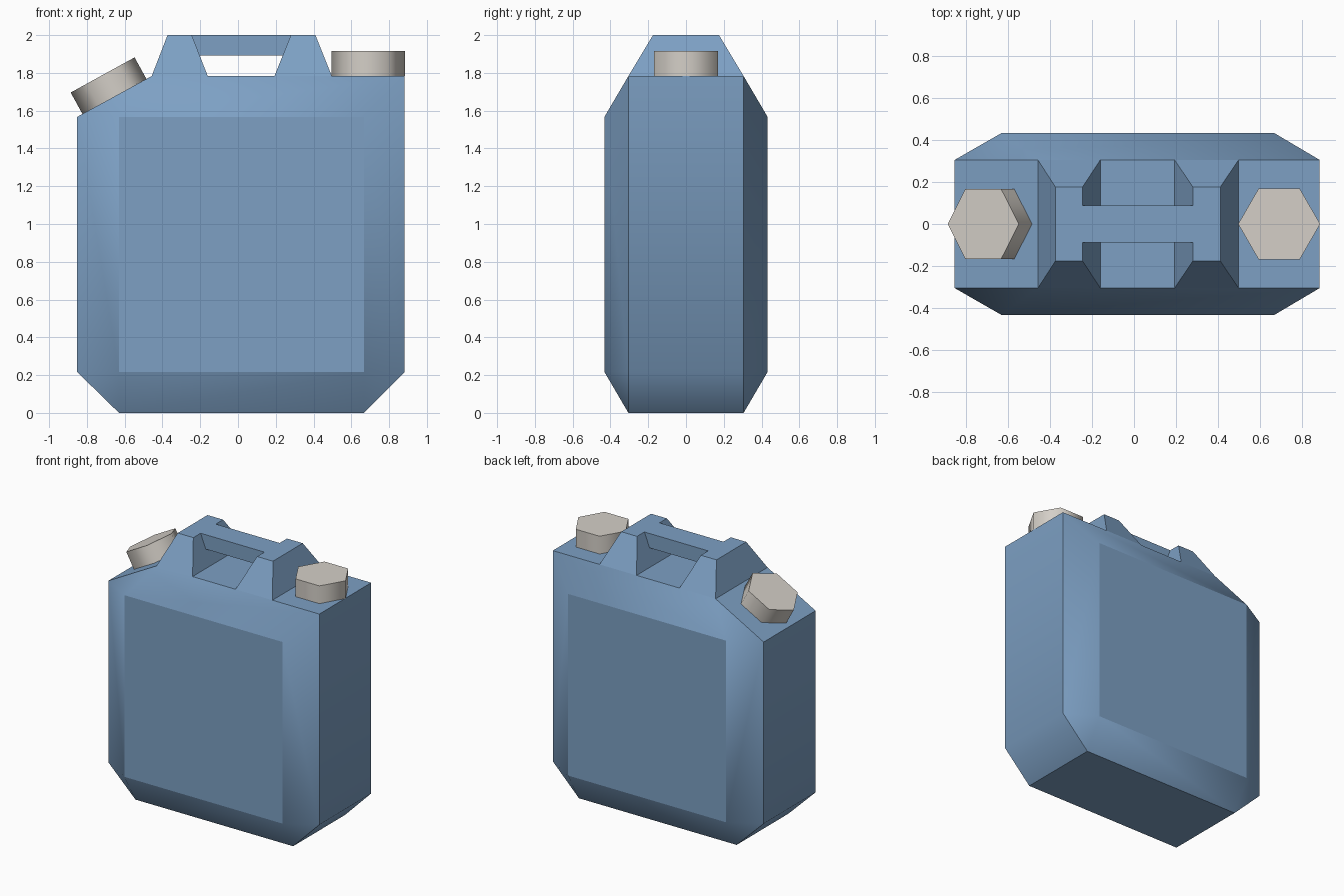
import bpy, bmesh, math
from mathutils import Matrix, Vector

if "Cube" in bpy.data.objects:
    bpy.data.objects.remove(bpy.data.objects["Cube"])


def material(name, rgb):
    m = bpy.data.materials.new(name)
    m.diffuse_color = (*rgb, 1)
    m.use_nodes = True
    m.node_tree.nodes["Principled BSDF"].inputs["Base Color"].default_value = m.diffuse_color
    return m


BLUE = material("blue_plastic", (0.205, 0.352, 0.552))
GREY = material("pale_grey_cap", (0.66, 0.625, 0.575))


def finish(bm, name, mat):
    bmesh.ops.recalc_face_normals(bm, faces=bm.faces)
    me = bpy.data.meshes.new(name)
    bm.to_mesh(me)
    bm.free()
    me.materials.append(mat)
    ob = bpy.data.objects.new(name, me)
    bpy.context.collection.objects.link(ob)
    return ob


# Can body: outline extruded in y, with bevelled flanks up to a flat panel
RIM_Y, PANEL_Y, TOP = 0.305, 0.432, 1.783
outline = [(-0.63, 0), (0.667, 0), (0.882, 0.217), (0.882, TOP),
           (-0.457, TOP), (-0.852, 1.567), (-0.852, 0.217)]
panel = [(-0.63, 0.217), (0.667, 0.217), (0.667, 1.567), (-0.63, 1.567)]
owner = [0, 1, 1, 2, 3, 3, 0]          # panel corner each outline point leads to
n = len(outline)
bm = bmesh.new()
rims = []
for s in (-1, 1):
    rim = [bm.verts.new((x, s * RIM_Y, z)) for x, z in outline]
    pan = [bm.verts.new((x, s * PANEL_Y, z)) for x, z in panel]
    rims.append(rim)
    bm.faces.new(pan)
    for i in range(n):
        j = (i + 1) % n
        loop = [rim[i], rim[j], pan[owner[j]]]
        if owner[i] != owner[j]:
            loop.append(pan[owner[i]])
        bm.faces.new(loop)
for i in range(n):
    j = (i + 1) % n
    bm.faces.new((rims[0][i], rims[0][j], rims[1][j], rims[1][i]))
# Flanks shade smoothly; rim, panel border and cross edges at top and bottom stay sharp
for f in bm.faces:
    f.smooth = True
for e in bm.edges:
    a, b = (v.co for v in e.verts)
    ya, yb = abs(a.y), abs(b.y)
    if abs(ya - yb) < 1e-4:
        cross_low = a.y * b.y < 0 and abs(a.z - 0.217) < 1e-3
        e.smooth = cross_low
finish(bm, "can_body", BLUE)


# Handle posts: tapered blocks standing on the body top
def post(name, x0, x1, t0, t1):
    bm = bmesh.new()
    rings = []
    for a, b, y, z in ((x0, x1, RIM_Y, TOP), (t0, t1, 0.175, 2.0)):
        rings.append([bm.verts.new(p) for p in
                      ((a, -y, z), (b, -y, z), (b, y, z), (a, y, z))])
    for i in range(4):
        j = (i + 1) % 4
        bm.faces.new((rings[0][i], rings[0][j], rings[1][j], rings[1][i]))
    bm.faces.new(rings[1])
    base = bm.faces.new(rings[0][::-1])
    bmesh.ops.recalc_face_normals(bm, faces=bm.faces)
    bmesh.ops.delete(bm, geom=[base], context='FACES_ONLY')
    finish(bm, name, BLUE)


post("handle_post_left", -0.457, -0.16, -0.373, -0.245)
post("handle_post_right", 0.193, 0.497, 0.28, 0.41)

# Handle grip bar
bm = bmesh.new()
bmesh.ops.create_cube(bm, size=1)
bmesh.ops.scale(bm, vec=(0.525, 0.178, 0.107), verts=bm.verts)
bmesh.ops.translate(bm, vec=(0.0175, 0, 1.9465), verts=bm.verts)
finish(bm, "handle_grip", BLUE)


# Six-sided screw caps with smooth sides
def cap(name, x, z, tilt, r, h):
    bm = bmesh.new()
    rings = []
    for zz in (0, h):
        rings.append([bm.verts.new((r * math.cos(k * math.pi / 3),
                                    r * math.sin(k * math.pi / 3), zz)) for k in range(6)])
    for i in range(6):
        j = (i + 1) % 6
        bm.faces.new((rings[0][i], rings[0][j], rings[1][j], rings[1][i])).smooth = True
    bm.faces.new(rings[1])
    bm.faces.new(rings[0][::-1])
    for e in bm.edges:
        if abs(e.verts[0].co.z - e.verts[1].co.z) < 1e-5:
            e.smooth = False
    bm.transform(Matrix.Translation((x, 0, z)) @ Matrix.Rotation(-tilt, 4, 'Y'))
    finish(bm, name, GREY)


cap("vent_cap", 0.69, TOP, 0, 0.195, 0.132)
cap("spout_cap", -0.654, 1.675, math.radians(28.8), 0.193, 0.13)
